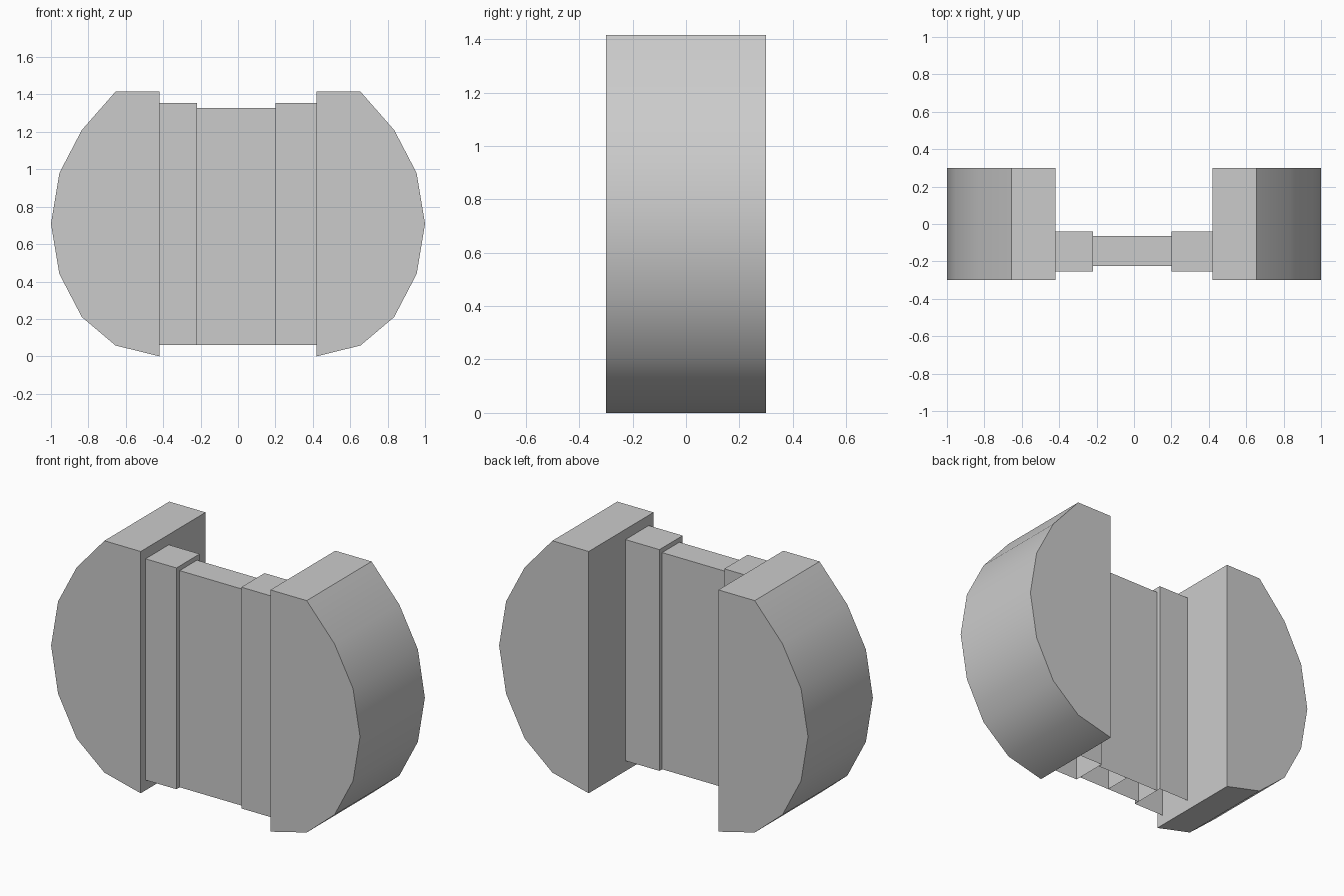
import bpy
import bmesh

if "Cube" in bpy.data.objects:
    bpy.data.objects.remove(bpy.data.objects["Cube"])

grey = bpy.data.materials.new("plain_grey")
grey.diffuse_color = (0.6, 0.6, 0.6, 1.0)
grey.use_nodes = True
grey.node_tree.nodes["Principled BSDF"].inputs["Base Color"].default_value = grey.diffuse_color


def finish(name, bm):
    bmesh.ops.recalc_face_normals(bm, faces=bm.faces[:])
    mesh = bpy.data.meshes.new(name)
    bm.to_mesh(mesh)
    bm.free()
    mesh.materials.append(grey)
    obj = bpy.data.objects.new(name, mesh)
    bpy.context.collection.objects.link(obj)
    return obj


def end_block(name, side):
    """Faceted half disc extruded along y, with a flat inner wall."""
    profile = [(0.42, 0.0), (0.655, 0.058), (0.835, 0.21), (0.955, 0.44),
               (1.0, 0.71), (0.955, 0.98), (0.835, 1.21), (0.655, 1.415),
               (0.42, 1.415)]
    bm = bmesh.new()
    face = bm.faces.new([bm.verts.new((side * x, -0.3, z)) for x, z in profile])
    ext = bmesh.ops.extrude_face_region(bm, geom=[face], use_keep_orig=True)
    moved = [v for v in ext["geom"] if isinstance(v, bmesh.types.BMVert)]
    bmesh.ops.translate(bm, verts=moved, vec=(0, 0.6, 0))
    obj = finish(name, bm)
    # Smooth rim, crisp corners
    bpy.ops.object.select_all(action='DESELECT')
    obj.select_set(True)
    bpy.context.view_layer.objects.active = obj
    bpy.ops.object.shade_smooth_by_angle(angle=0.56)


def open_bar(name, x0, x1, y0, y1, z1, z0=0.06):
    """Upright box without a bottom face."""
    bm = bmesh.new()
    bmesh.ops.create_cube(bm, size=1.0)
    for v in bm.verts:
        v.co = (x1 if v.co.x > 0 else x0,
                y1 if v.co.y > 0 else y0,
                z1 if v.co.z > 0 else z0)
    bottom = [f for f in bm.faces if all(v.co.z < z0 + 0.01 for v in f.verts)]
    bmesh.ops.delete(bm, geom=bottom, context='FACES_ONLY')
    finish(name, bm)


# Rounded ends
end_block("left_end", -1)
end_block("right_end", 1)

# Thicker collars beside the ends
open_bar("left_collar", -0.42, -0.22, -0.255, -0.04, 1.355)
open_bar("right_collar", 0.20, 0.42, -0.255, -0.04, 1.355)

# Thin centre bars
open_bar("left_centre_bar", -0.22, -0.003, -0.225, -0.065, 1.328)
open_bar("right_centre_bar", -0.003, 0.20, -0.225, -0.065, 1.328)
